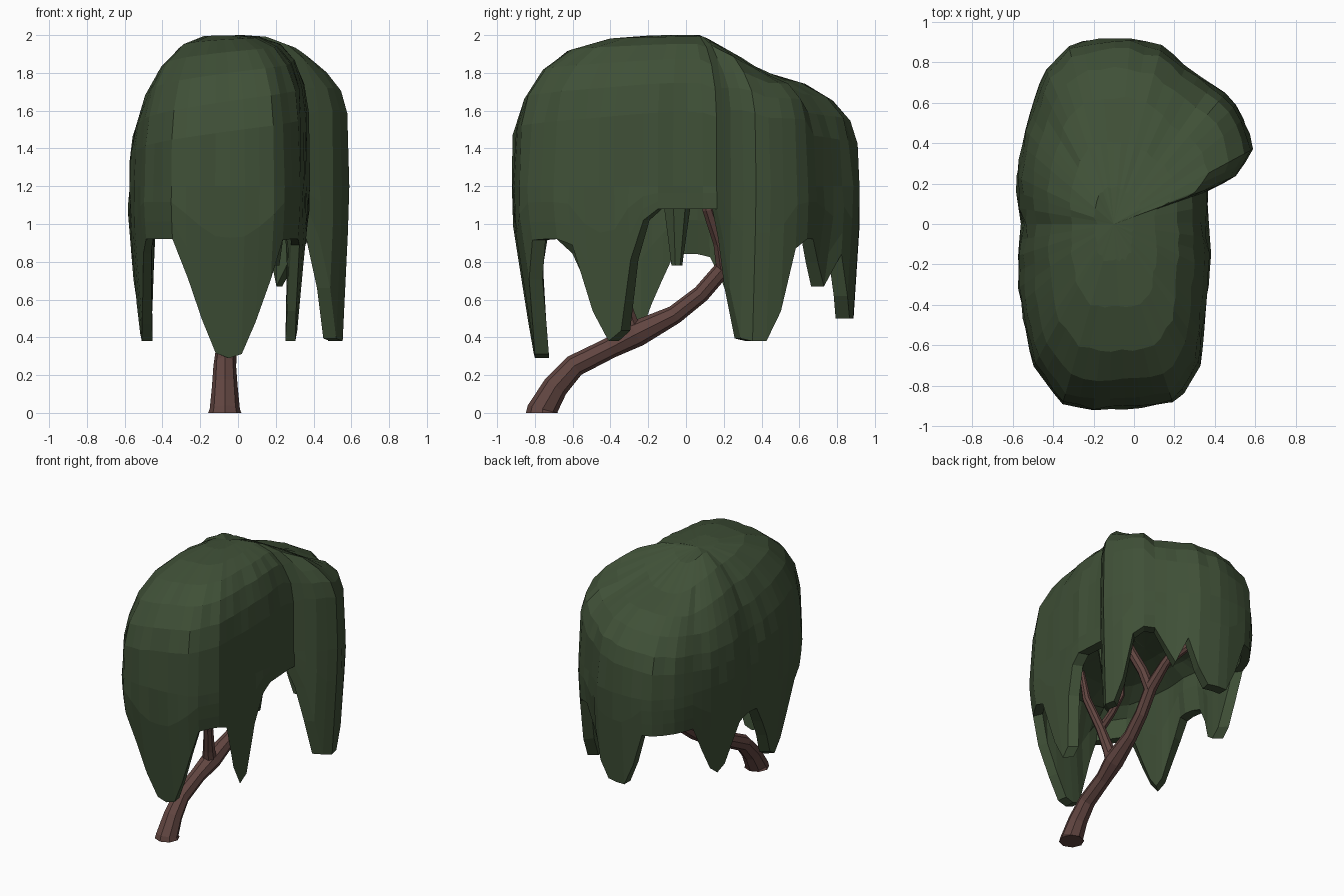
import bpy, bmesh, random
from math import hypot
from mathutils import Vector

if "Cube" in bpy.data.objects:
    bpy.data.objects.remove(bpy.data.objects["Cube"])

random.seed(4)


def material(name, color):
    m = bpy.data.materials.new(name)
    m.diffuse_color = (*color, 1)
    m.use_nodes = True
    m.node_tree.nodes["Principled BSDF"].inputs["Base Color"].default_value = m.diffuse_color
    return m


GREEN = material("leaf_green", (0.05, 0.08, 0.038))
BROWN = material("bark_brown", (0.12, 0.06, 0.052))

# Canopy outline seen from above, counter-clockwise from the front
OUTLINE = [(-0.2, -0.93), (0.05, -0.92), (0.22, -0.88), (0.33, -0.7), (0.36, -0.45),
           (0.38, -0.16), (0.37, 0.0), (0.36, 0.16), (0.5, 0.23), (0.59, 0.36),
           (0.56, 0.5), (0.48, 0.63), (0.3, 0.75), (0.15, 0.88), (-0.05, 0.93),
           (-0.3, 0.9), (-0.45, 0.75), (-0.55, 0.45), (-0.59, 0.2), (-0.56, 0.0),
           (-0.58, -0.2), (-0.56, -0.45), (-0.5, -0.7), (-0.36, -0.89)]
# Hanging strands: x, y, tip height, flat half width, taper width
STRANDS = [(-0.04, -0.92, 0.29, 0.06, 0.24), (0.36, -0.45, 0.38, 0.04, 0.14),
           (-0.57, -0.38, 0.38, 0.03, 0.25), (0.57, 0.39, 0.38, 0.08, 0.14),
           (0.27, 0.79, 0.67, 0.04, 0.06), (-0.01, 0.93, 0.5, 0.12, 0.09),
           (-0.57, 0.39, 0.5, 0.04, 0.2)]
CENTRE = Vector((-0.1, 0))
N = 64
MID = 1.2


def resample(points, count):
    pts = [Vector(p) for p in points]
    pts.append(pts[0])
    lengths = [(b - a).length for a, b in zip(pts, pts[1:])]
    step, out = sum(lengths) / count, []
    for i in range(count):
        d, k = i * step, 0
        while d > lengths[k]:
            d -= lengths[k]
            k += 1
        out.append(pts[k].lerp(pts[k + 1], d / lengths[k]))
    return out


def hem_height(p):
    base = 0.92
    if p.x > 0.2 and -0.33 < p.y < 0.19:
        base = 1.02 if p.y < -0.2 else 1.08
    if p.x < -0.5 and -0.2 < p.y < 0.2:
        base = 0.84
    z = base
    for x, y, tip, flat, width in STRANDS:
        f = min(1, max(0, (hypot(p.x - x, p.y - y) - flat) / width))
        z = min(z, tip + (base - tip) * f ** 1.3)
    return z


def crown_height(p):
    # The main lobe is tallest; the rear and right lobes are lower
    drop = min(1, max(0, (p.y - 0.08) / 0.35)) * 0.19
    if p.x > 0.38:
        drop = max(drop, 0.13)
    return 2.0 - drop


def inset(p, amount):
    v = p - CENTRE
    return CENTRE + v * (1 - amount / v.length)


def tuck(p, z):
    # Drapes lean inward as they fall, less at the rear and right
    lean = 0.07 if p.x > 0.4 or p.y > 0.8 else 0.17
    return CENTRE + (p - CENTRE) * (1 - lean * max(0, 1.08 - z))


def make_canopy():
    outline = resample(OUTLINE, N)
    hems = [hem_height(p) for p in outline]
    rings = []
    # Underside between the drapes
    for s, z in ((0.25, 1.22), (0.55, 1.18), (0.76, 1.12)):
        rings.append([(*(CENTRE + (p - CENTRE) * s), z) for p in outline])
    # Inner side, lower edge and outer side of the drape
    for f, gap in ((0.5, 0.11), (0, 0.075), (0, 0), (0.33, 0), (0.7, 0)):
        ring = []
        for p, h in zip(outline, hems):
            z = h + (MID - h) * f
            ring.append((*inset(tuck(p, z), gap), z))
        rings.append(ring)
    # Crown
    for s in (1, 0.985, 0.94, 0.84, 0.68, 0.45, 0.2):
        ring = []
        for p in outline:
            v = p - CENTRE
            power = 3 + v.normalized().x + (1.2 if p.x > 0.4 else 0)
            q = CENTRE + v * s
            z = MID + (crown_height(q) - MID) * (1 - s ** power) ** (1 / power)
            n = random.uniform(-0.012, 0.004)
            ring.append((*(q + v.normalized() * n), z))
        rings.append(ring)
    bm = bmesh.new()
    vs = [[bm.verts.new(c) for c in r] for r in rings]
    for a, b in zip(vs, vs[1:]):
        for i in range(N):
            j = (i + 1) % N
            bm.faces.new((a[i], a[j], b[j], b[i]))
    for ring, z in ((vs[0], 1.23), (vs[-1], 1.99)):
        c = bm.verts.new((*CENTRE, z))
        for i in range(N):
            bm.faces.new((ring[i], ring[(i + 1) % N], c))
    bmesh.ops.recalc_face_normals(bm, faces=bm.faces)
    me = bpy.data.meshes.new("canopy")
    bm.to_mesh(me)
    bm.free()
    me.materials.append(GREEN)
    bpy.context.collection.objects.link(bpy.data.objects.new("canopy", me))


def make_branch(name, points):
    # Points are x, y, z, radius; the tube has eight flat sides
    cu = bpy.data.curves.new(name, "CURVE")
    cu.dimensions = "3D"
    cu.bevel_depth = 1
    cu.bevel_resolution = 2
    cu.use_fill_caps = True
    sp = cu.splines.new("POLY")
    sp.points.add(len(points) - 1)
    sp.use_smooth = False
    for sp_pt, (x, y, z, r) in zip(sp.points, points):
        sp_pt.co = (x, y, z, 1)
        sp_pt.radius = r
    cu.materials.append(BROWN)
    ob = bpy.data.objects.new(name, cu)
    bpy.context.collection.objects.link(ob)
    bpy.ops.object.select_all(action="DESELECT")
    ob.select_set(True)
    bpy.context.view_layer.objects.active = ob
    bpy.ops.object.convert(target="MESH")


make_canopy()

# Small tuft hanging from the underside
bpy.ops.mesh.primitive_cone_add(vertices=7, radius1=0.03, radius2=0.1, depth=0.5,
                                location=(0.19, -0.05, 1.03))
tuft = bpy.context.object
tuft.name = "inner_tuft"
tuft.data.materials.append(GREEN)

make_branch("trunk", [(-0.07, -0.76, 0, 0.088), (-0.07, -0.76, 0.02, 0.08),
                      (-0.07, -0.69, 0.14, 0.068), (-0.07, -0.59, 0.25, 0.06),
                      (-0.06, -0.4, 0.345, 0.056), (-0.04, -0.26, 0.42, 0.07),
                      (-0.02, -0.06, 0.52, 0.05), (0.0, 0.08, 0.63, 0.046),
                      (0.02, 0.21, 0.78, 0.045), (0.02, 0.36, 0.9, 0.035),
                      (0.0, 0.54, 1.04, 0.028), (-0.02, 0.6, 1.18, 0.022)])
make_branch("upper_branch", [(0.02, 0.2, 0.76, 0.042), (0.07, 0.18, 0.9, 0.038),
                             (0.14, 0.12, 1.08, 0.036), (0.16, 0.09, 1.25, 0.025)])
make_branch("front_branch", [(-0.05, -0.27, 0.38, 0.06), (-0.03, -0.31, 0.52, 0.042),
                             (0.0, -0.36, 0.7, 0.034), (0.06, -0.44, 0.95, 0.03),
                             (0.08, -0.48, 1.22, 0.018)])
make_branch("left_branch", [(0.0, -0.36, 0.7, 0.032), (-0.1, -0.37, 0.86, 0.028),
                            (-0.2, -0.38, 1.05, 0.024), (-0.22, -0.38, 1.25, 0.015)])
make_branch("rear_branch", [(0.02, 0.36, 0.9, 0.032), (-0.12, 0.42, 1.05, 0.028),
                            (-0.18, 0.44, 1.25, 0.016)])
